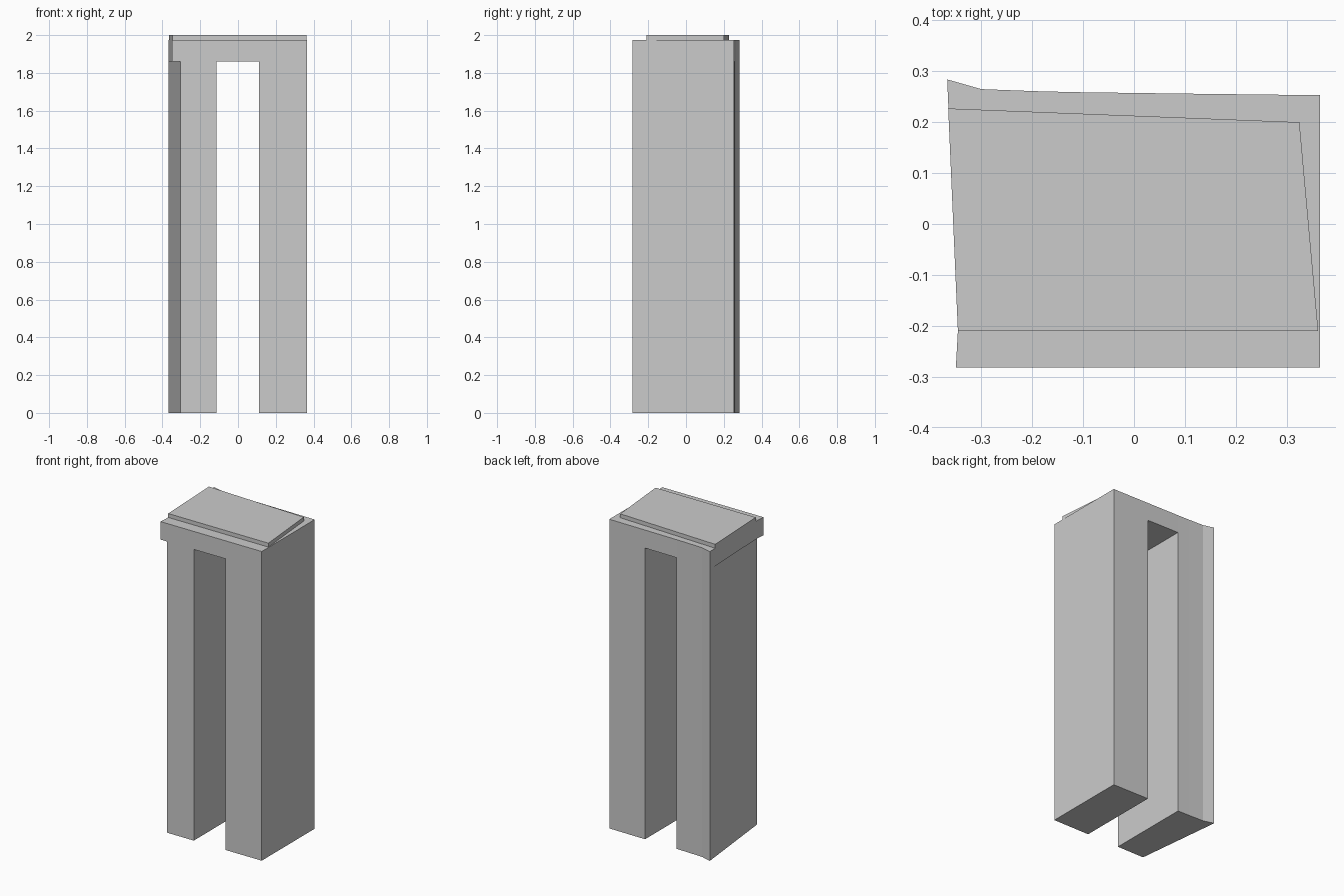
import bpy, bmesh

if "Cube" in bpy.data.objects:
    bpy.data.objects.remove(bpy.data.objects["Cube"])

LINTEL_Z, TOP_Z, CAP_Z = 1.86, 1.975, 2.0

# Plan points, counter-clockwise from the front left
front_left, front_leg = (-0.35, -0.282), (-0.305, -0.282)
gap_fl, gap_fr = (-0.115, -0.282), (0.11, -0.282)
front_right, back_right = (0.365, -0.282), (0.365, 0.253)
gap_br, gap_bl = (0.11, 0.256), (-0.115, 0.259)
back_a, back_b = (-0.195, 0.261), (-0.30, 0.265)
back_left, left_mid = (-0.367, 0.284), (-0.346, -0.21)


def face(bm, pts, z, flip=False):
    verts = [bm.verts.new((x, y, z)) for x, y in pts]
    bm.faces.new(verts[::-1] if flip else verts)


def walls(bm, pts, z0, z1):
    for (ax, ay), (bx, by) in zip(pts, pts[1:] + pts[:1]):
        bm.faces.new([bm.verts.new(p) for p in (
            (ax, ay, z0), (bx, by, z0), (bx, by, z1), (ax, ay, z1))])


def finish(bm, name):
    bmesh.ops.remove_doubles(bm, verts=bm.verts, dist=0.0001)
    mesh = bpy.data.meshes.new(name)
    bm.to_mesh(mesh)
    bm.free()
    obj = bpy.data.objects.new(name, mesh)
    bpy.context.collection.objects.link(obj)


# Gateway: two legs joined by a lintel, one closed shell
bm = bmesh.new()
left_leg = [front_leg, gap_fl, gap_bl, back_a, back_b, back_left]
right_leg = [gap_fr, front_right, back_right, gap_br]
for leg in (left_leg, right_leg):
    walls(bm, leg, 0, LINTEL_Z)
    face(bm, leg, 0, flip=True)
lintel = [front_left, front_leg, gap_fl, gap_fr, front_right, back_right,
          gap_br, gap_bl, back_a, back_b, back_left, left_mid]
walls(bm, lintel, LINTEL_Z, TOP_Z)
face(bm, lintel, TOP_Z)
# Undersides: the passage and the left overhang
face(bm, [gap_fl, gap_fr, gap_br, gap_bl], LINTEL_Z, flip=True)
face(bm, [front_left, front_leg, back_left, left_mid], LINTEL_Z, flip=True)
finish(bm, "gateway_body")

# Thin cap slab on top
bm = bmesh.new()
cap = [left_mid, (0.362, -0.21), (0.325, 0.20), (-0.365, 0.227)]
walls(bm, cap, TOP_Z, CAP_Z)
face(bm, cap, CAP_Z)
face(bm, cap, TOP_Z, flip=True)
finish(bm, "cap_slab")
